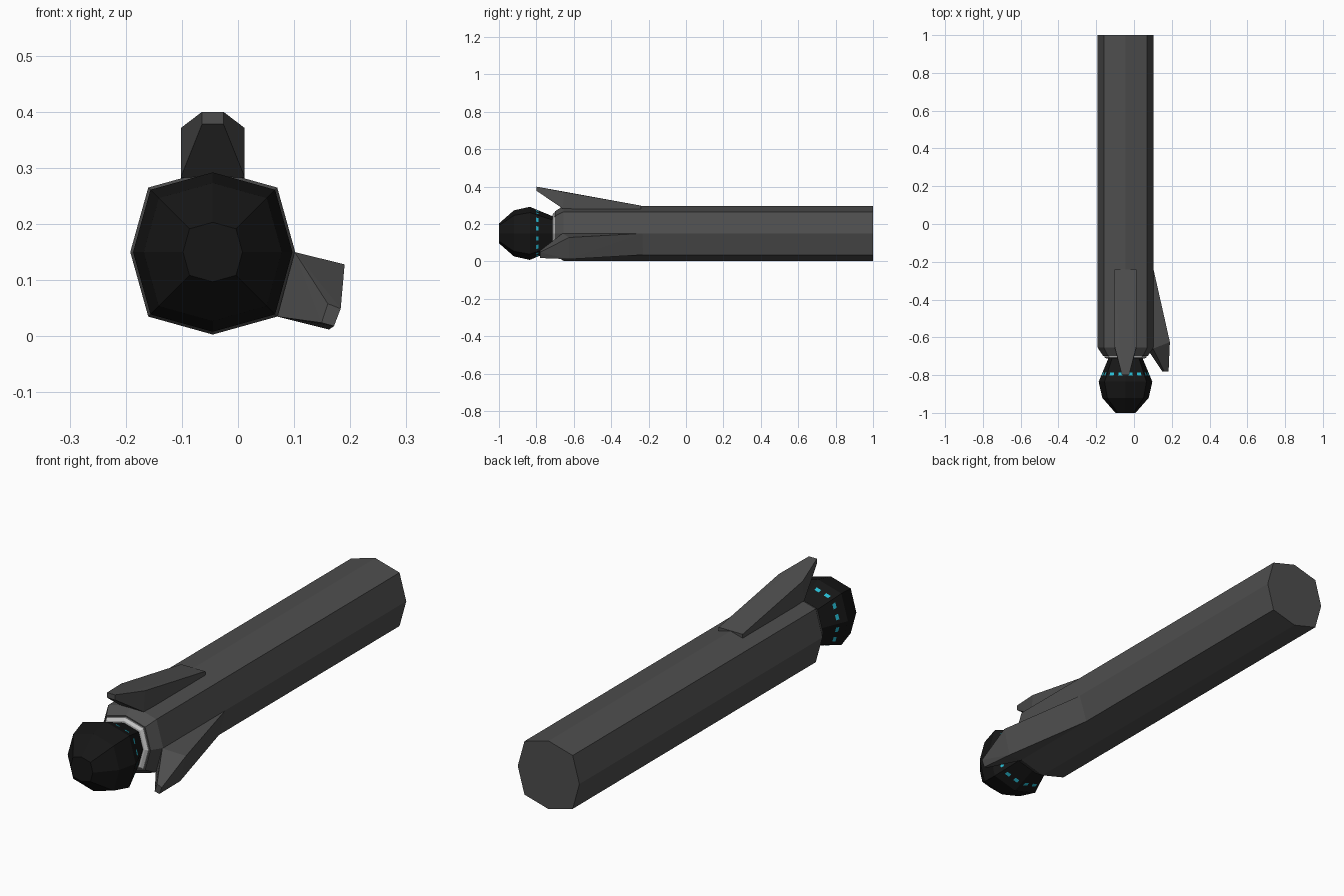
import bpy, bmesh, math
from mathutils import Vector

if "Cube" in bpy.data.objects:
    bpy.data.objects.remove(bpy.data.objects["Cube"])

CX, CZ = -0.045, 0.15      # long axis of the model
DIAG = 0.782               # diagonal corners of the slightly squared octagon


def mat(name, rgb):
    m = bpy.data.materials.new(name)
    m.diffuse_color = (*rgb, 1)
    m.use_nodes = True
    m.node_tree.nodes["Principled BSDF"].inputs["Base Color"].default_value = m.diffuse_color
    return m


grey = mat("dark_grey", (0.075, 0.075, 0.075))
black = mat("black", (0.008, 0.008, 0.008))
white = mat("light_grey", (0.65, 0.65, 0.65))
cyan = mat("cyan", (0.02, 0.5, 0.65))


def finish(name, bm, material):
    bmesh.ops.recalc_face_normals(bm, faces=bm.faces)
    me = bpy.data.meshes.new(name)
    bm.to_mesh(me)
    bm.free()
    me.materials.append(material)
    ob = bpy.data.objects.new(name, me)
    bpy.context.collection.objects.link(ob)
    return ob


def octagon(y, r):
    pts = []
    for i in range(8):
        a = i * math.pi / 4
        k = r if i % 2 == 0 else r * DIAG * math.sqrt(2)
        pts.append(Vector((CX + k * math.cos(a), y, CZ + k * math.sin(a))))
    return pts


def loft(name, profile, material):
    """Octagonal solid through (y, radius) stations, capped at both ends."""
    bm = bmesh.new()
    rings = [[bm.verts.new(p) for p in octagon(y, r)] for y, r in profile]
    for a, b in zip(rings, rings[1:]):
        for i in range(8):
            j = (i + 1) % 8
            bm.faces.new((a[i], a[j], b[j], b[i]))
    bm.faces.new(rings[0])
    bm.faces.new(rings[-1])
    return finish(name, bm, material)


def fin(name, pts, material):
    """Faceted fin as the hull of its few corner points."""
    bm = bmesh.new()
    vs = [bm.verts.new(p) for p in pts]
    res = bmesh.ops.convex_hull(bm, input=vs)
    loose = [v for v in bm.verts if not v.link_faces]
    bmesh.ops.delete(bm, geom=loose, context='VERTS')
    return finish(name, bm, material)


# Long body with chamfered front collar
loft("body", [(1.0, 0.147), (-0.655, 0.147), (-0.70, 0.118)], grey)

# Pale neck ring
loft("neck_ring", [(-0.69, 0.112), (-0.705, 0.112), (-0.713, 0.10)], white)

# Faceted head
BACK, WIDE = (-0.71, 0.090), (-0.835, 0.142)
loft("head", [(-0.69, 0.082), BACK, WIDE, (-0.92, 0.123), (-1.0, 0.053)], black)

# Cyan lights: two on each rear facet of the head
bm = bmesh.new()
back, wide = octagon(*BACK), octagon(*WIDE)
for i in range(8):
    j = (i + 1) % 8

    def on_face(u, y):
        t = (y - WIDE[0]) / (BACK[0] - WIDE[0])
        return wide[i].lerp(wide[j], u).lerp(back[i].lerp(back[j], u), t)

    n = (wide[j] - wide[i]).cross(back[i] - wide[i]).normalized()
    if n.dot(wide[i] - Vector((CX, wide[i].y, CZ))) < 0:
        n = -n
    for u in (0.27, 0.73):
        quad = [on_face(u + du, -0.795 + dy) + n * 0.0015
                for du, dy in ((-0.11, -0.007), (0.11, -0.007), (0.11, 0.007), (-0.11, 0.007))]
        bm.faces.new([bm.verts.new(p) for p in quad])
finish("head_lights", bm, cyan)

# Top fin, symmetric about the body axis
half = []
for s in (-1, 1):
    half += [(CX + s * w, y, z) for w, y, z in (
        (0.057, -0.24, 0.298), (0.057, -0.24, 0.27),   # rear end
        (0.057, -0.65, 0.371),                         # shoulder
        (0.057, -0.66, 0.283),                         # front of base
        (0.019, -0.80, 0.400), (0.019, -0.80, 0.378))] # tip
fin("top_fin", half, grey)

# Side fin standing on the lower right facet
fin("side_fin", [
    (0.101, -0.23, 0.150), (0.070, -0.23, 0.035),      # rear end
    (0.190, -0.625, 0.128), (0.162, -0.625, 0.012),    # shoulders
    (0.101, -0.66, 0.150), (0.070, -0.66, 0.035),      # front of base
    (0.183, -0.78, 0.049), (0.171, -0.78, 0.018),      # tip, outer
    (0.160, -0.78, 0.058), (0.149, -0.78, 0.024)],     # tip, inner
    grey)
